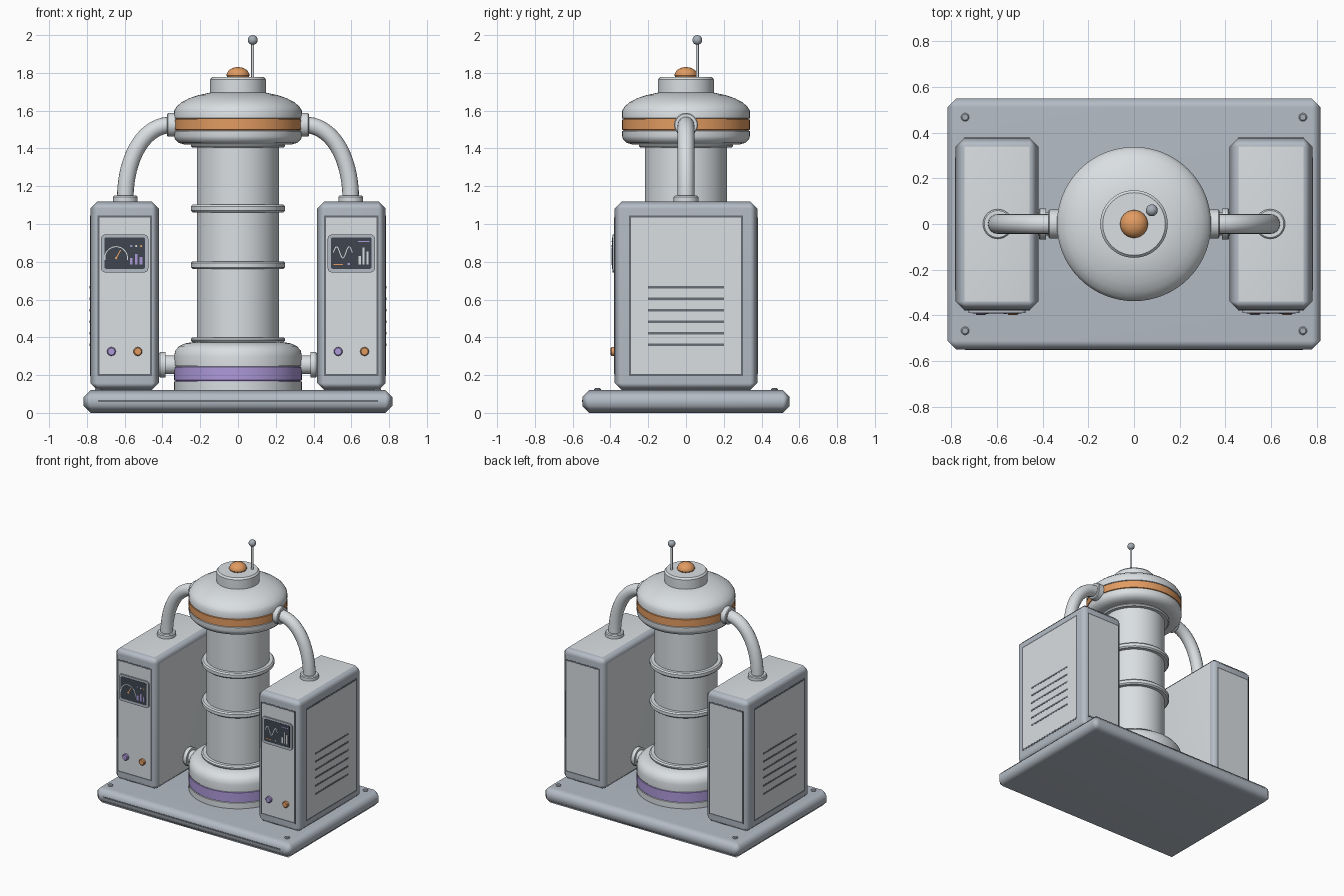
import bpy, bmesh, math
from mathutils import Matrix, Vector

if "Cube" in bpy.data.objects:
    bpy.data.objects.remove(bpy.data.objects["Cube"])


def material(name, rgb):
    m = bpy.data.materials.new(name)
    m.diffuse_color = (*rgb, 1)
    m.use_nodes = True
    m.node_tree.nodes["Principled BSDF"].inputs["Base Color"].default_value = m.diffuse_color
    return m


LIGHT = material("light grey", (0.70, 0.735, 0.76))
BLUE = material("blue grey", (0.455, 0.50, 0.56))
GROOVE = material("groove grey", (0.14, 0.155, 0.18))
SCREEN = material("screen dark", (0.05, 0.06, 0.08))
ORANGE = material("orange", (0.76, 0.33, 0.12))
PURPLE = material("purple", (0.42, 0.32, 0.70))
METAL = material("bolt metal", (0.38, 0.42, 0.47))
X, Y, Z = Vector((1, 0, 0)), Vector((0, 1, 0)), Vector((0, 0, 1))


def finish(name, bm, mats, rule=None, angle=32):
    """Turn a bmesh into an object, smooth with sharp edges kept."""
    bmesh.ops.remove_doubles(bm, verts=bm.verts, dist=1e-5)
    bmesh.ops.recalc_face_normals(bm, faces=bm.faces)
    bm.normal_update()
    for f in bm.faces:
        f.smooth = True
        if rule:
            f.material_index = rule(f)
    for e in bm.edges:
        if len(e.link_faces) == 2:
            e.smooth = e.calc_face_angle(0) < math.radians(angle)
    me = bpy.data.meshes.new(name)
    bm.to_mesh(me)
    bm.free()
    for m in mats:
        me.materials.append(m)
    ob = bpy.data.objects.new(name, me)
    bpy.context.collection.objects.link(ob)
    return ob


def box(name, center, size, mats, bevel=0, segs=2, along=None, rule=None):
    bm = bmesh.new()
    bmesh.ops.create_cube(bm, size=1)
    for v in bm.verts:
        v.co = Vector(a * b for a, b in zip(v.co, size))
    if bevel:
        edges = [e for e in bm.edges if along is None or
                 abs((e.verts[0].co - e.verts[1].co).normalized().dot(along)) > 0.9]
        bmesh.ops.bevel(bm, geom=edges, offset=bevel, segments=segs,
                        profile=0.5, affect='EDGES')
    bmesh.ops.translate(bm, verts=bm.verts, vec=Vector(center))
    ob = finish(name, bm, mats, rule, 60 if segs == 1 else 32)
    if segs == 1:  # soft shaded chamfers, flat faces stay flat
        ob.modifiers.new("weighted", 'WEIGHTED_NORMAL').keep_sharp = True
    return ob


def lathe(name, profile, mats, origin=(0, 0, 0), axis=Z, rule=None, n=48):
    """Revolve (radius, height) points about an axis."""
    bm = bmesh.new()
    mat = Matrix.Translation(origin) @ Z.rotation_difference(axis).to_matrix().to_4x4()
    rings = [[bm.verts.new((r * math.cos(2 * math.pi * i / n),
                            r * math.sin(2 * math.pi * i / n), h)) for i in range(n)]
             for r, h in profile]
    for a, b in zip(rings, rings[1:]):
        for i in range(n):
            j = (i + 1) % n
            bm.faces.new((a[i], a[j], b[j], b[i]))
    bmesh.ops.dissolve_degenerate(bm, dist=1e-6, edges=bm.edges)
    bmesh.ops.transform(bm, matrix=mat, verts=bm.verts)
    return finish(name, bm, mats, rule)


def disc(name, r, h, mat, origin, axis=Z, c=0.0, n=32):
    """Solid cylinder with chamfered far rim."""
    return lathe(name, [(0, 0), (r, 0), (r, h - c), (r - c, h), (0, h)],
                 [mat], origin, axis, n=n)


def stroke(name, pts, mat, w=0.005):
    """Thin flat ribbon on a screen, through (x, z) points."""
    bm, rows = bmesh.new(), []
    for i, (x, z) in enumerate(pts):
        (x0, z0), (x1, z1) = pts[max(i - 1, 0)], pts[min(i + 1, len(pts) - 1)]
        d = Vector((x1 - x0, 0, z1 - z0)).normalized() * w / 2
        rows.append([bm.verts.new((x + k * d.z, -0.3935, z - k * d.x)) for k in (-1, 1)])
    for a, b in zip(rows, rows[1:]):
        bm.faces.new((a[0], a[1], b[1], b[0]))
    bm.normal_update()
    for f in bm.faces:
        if f.normal.y > 0:
            f.normal_flip()
    me = bpy.data.meshes.new(name)
    bm.to_mesh(me)
    bm.free()
    me.materials.append(mat)
    bpy.context.collection.objects.link(bpy.data.objects.new(name, me))


def plate(name, x, z, w, h, mat):
    box(name, (x, -0.3922, z), (w, 0.003, h), [mat])


# Base slab, front slot and corner bolts
box("base", (0, 0, 0.061), (1.634, 1.098, 0.122), [BLUE], 0.037, 1)
box("base_slot", (0, -0.548, 0.063), (1.48, 0.006, 0.012), [GROOVE])
for x in (-0.74, 0.74):
    for y in (-0.468, 0.468):
        disc("base_bolt", 0.018, 0.012, METAL, (x, y, 0.119), c=0.005, n=16)

# Lower drum with purple band
lathe("lower_drum", [(0, 0.115), (0.338, 0.115), (0.338, 0.165), (0.332, 0.167), (0.332, 0.171),
                     (0.338, 0.173), (0.338, 0.243), (0.332, 0.245), (0.332, 0.25), (0.338, 0.252),
                     (0.338, 0.30), (0.332, 0.33), (0.312, 0.353), (0.28, 0.368), (0.25, 0.373),
                     (0, 0.373)], [LIGHT, PURPLE],
      rule=lambda f: int(0.168 < f.calc_center_median().z < 0.247), n=64)

# Central column with collars and rings
lathe("column", [(0, 0.37), (0.217, 0.37), (0.217, 1.43), (0, 1.43)], [LIGHT])
for nm, z0, z1 in (("lower_collar", 0.373, 0.40), ("column_ring", 0.762, 0.802),
                   ("column_ring", 1.062, 1.102), ("upper_collar", 1.404, 1.425)):
    c = 0.009
    lathe(nm, [(0.21, z0), (0.25 - c, z0), (0.25, z0 + c), (0.25, z1 - c),
               (0.25 - c, z1), (0.21, z1)], [LIGHT])

# Domed head with orange band
lathe("dome_head", [(0, 1.42), (0.28, 1.42), (0.315, 1.43), (0.334, 1.45), (0.338, 1.465),
                    (0.338, 1.492), (0.332, 1.494), (0.332, 1.498), (0.338, 1.50), (0.338, 1.552),
                    (0.332, 1.554), (0.332, 1.558), (0.338, 1.56), (0.338, 1.60), (0.325, 1.622),
                    (0.298, 1.645), (0.26, 1.665), (0.21, 1.682), (0.15, 1.695), (0, 1.697)],
      [LIGHT, ORANGE],
      rule=lambda f: int(1.495 < f.calc_center_median().z < 1.5565), n=64)
lathe("head_cap", [(0, 1.68), (0.148, 1.68), (0.148, 1.765), (0.137, 1.777), (0, 1.777)], [LIGHT])
lathe("beacon", [(0.052, 1.77)] + [(0.061 * math.cos(t * math.pi / 12), 1.785 + 0.046 * math.sin(t * math.pi / 12))
                                   for t in range(7)], [ORANGE], n=24)

# Antenna
disc("antenna_rod", 0.008, 0.20, LIGHT, (0.078, 0.06, 1.77), n=12)
lathe("antenna_ball", [(0.026 * math.sin(t * math.pi / 10), 1.974 - 0.026 * math.cos(t * math.pi / 10))
                       for t in range(11)], [METAL], (0.078, 0.06, 0), n=20)

for s in (-1, 1):
    # Cabinet body: flat top and inner face are light, rims are blue grey
    box("cabinet", (s * 0.6, 0, 0.62), (0.362, 0.755, 1.0), [BLUE, LIGHT], 0.038, 1,
        rule=lambda f: 1 if f.normal.z > 0.99 or abs(f.normal.x) > 0.99
        and f.normal.x * s < 0 else 0)
    # Framed panels on front, back and outer side
    for y in (-0.3775, 0.3775):
        box("panel_groove", (s * 0.6, y, 0.62), (0.288, 0.003, 0.85), [GROOVE])
        box("panel", (s * 0.6, y, 0.62), (0.268, 0.005, 0.83), [LIGHT])
    xo = s * 0.781
    box("side_groove", (xo, 0, 0.62), (0.003, 0.606, 0.85), [GROOVE])
    box("side_panel", (xo, 0, 0.62), (0.005, 0.584, 0.828), [LIGHT])
    for i in range(6):
        box("vent_slot", (xo, 0, 0.36 + i * 0.061), (0.008, 0.40, 0.013), [GROOVE])

    # Display bezel, screen and buttons
    box("screen_bezel", (s * 0.6, -0.38, 0.844), (0.25, 0.02, 0.20), [BLUE], 0.02, 3, Y)
    box("screen", (s * 0.6, -0.39, 0.846), (0.215, 0.004, 0.166), [SCREEN], 0.008, 2, Y)
    for dx, m in ((-0.07, PURPLE), (0.07, ORANGE)):
        disc("button", 0.023, 0.022, m, (s * 0.6 + dx, -0.377, 0.325), -Y, 0.005, 24)

    # Lower connector with flange
    disc("lower_pipe", 0.05, 0.12, LIGHT, (s * 0.32, 0, 0.255), X * s)
    disc("lower_flange", 0.068, 0.032, LIGHT, (s * 0.385, 0, 0.255), X * s, 0.005)

    # Upper bent pipe with end collars
    cu = bpy.data.curves.new("upper_pipe", 'CURVE')
    cu.dimensions = '3D'
    cu.bevel_depth, cu.bevel_resolution, cu.resolution_u = 0.044, 6, 20
    sp = cu.splines.new('BEZIER')
    sp.bezier_points.add(1)
    a, b = sp.bezier_points
    a.co, a.handle_left, a.handle_right = (s * 0.35, 0, 1.525), (s * 0.3, 0, 1.525), (s * 0.50, 0, 1.525)
    b.co, b.handle_left, b.handle_right = (s * 0.597, 0, 1.13), (s * 0.597, 0, 1.35), (s * 0.597, 0, 1.05)
    cu.materials.append(LIGHT)
    bpy.context.collection.objects.link(bpy.data.objects.new("upper_pipe", cu))
    disc("head_collar", 0.063, 0.05, LIGHT, (s * 0.325, 0, 1.525), X * s, 0.005)
    disc("cabinet_collar", 0.065, 0.035, LIGHT, (s * 0.597, 0, 1.115), Z, 0.006)

# Left screen: dial, needle, bars and lamps
gx, gz, gr = -0.645, 0.82, 0.06
arc = [math.radians(10 * i) for i in range(-1, 20)]
stroke("dial_arc", [(gx + gr * math.cos(t), gz + gr * math.sin(t)) for t in arc], LIGHT)
stroke("dial_needle", [(gx, gz), (gx + 0.024, gz + 0.042)], ORANGE, 0.006)
disc("dial_hub", 0.007, 0.004, ORANGE, (gx, -0.39, gz), -Y, n=12)
for i, (h, m) in enumerate(((0.035, PURPLE), (0.055, LIGHT), (0.04, ORANGE))):
    x = -0.565 + i * 0.026
    plate("dial_bar", x, 0.785 + h / 2, 0.015, h, PURPLE)
    disc("dial_lamp", 0.006, 0.004, m, (x, -0.39, 0.883), -Y, n=12)

# Right screen: wave, bars and marker lines
stroke("wave", [(0.505 + 0.1 * i / 24, 0.85 + 0.03 * math.sin(i * math.pi / 8)) for i in range(25)], LIGHT)
for x, h in ((0.645, 0.045), (0.665, 0.09), (0.685, 0.07)):
    plate("signal_bar", x, 0.785 + h / 2, 0.012, h, LIGHT)
plate("orange_line", 0.53, 0.786, 0.05, 0.006, ORANGE)
plate("purple_mark", 0.586, 0.788, 0.012, 0.01, PURPLE)
plate("purple_line", 0.665, 0.907, 0.06, 0.006, PURPLE)
